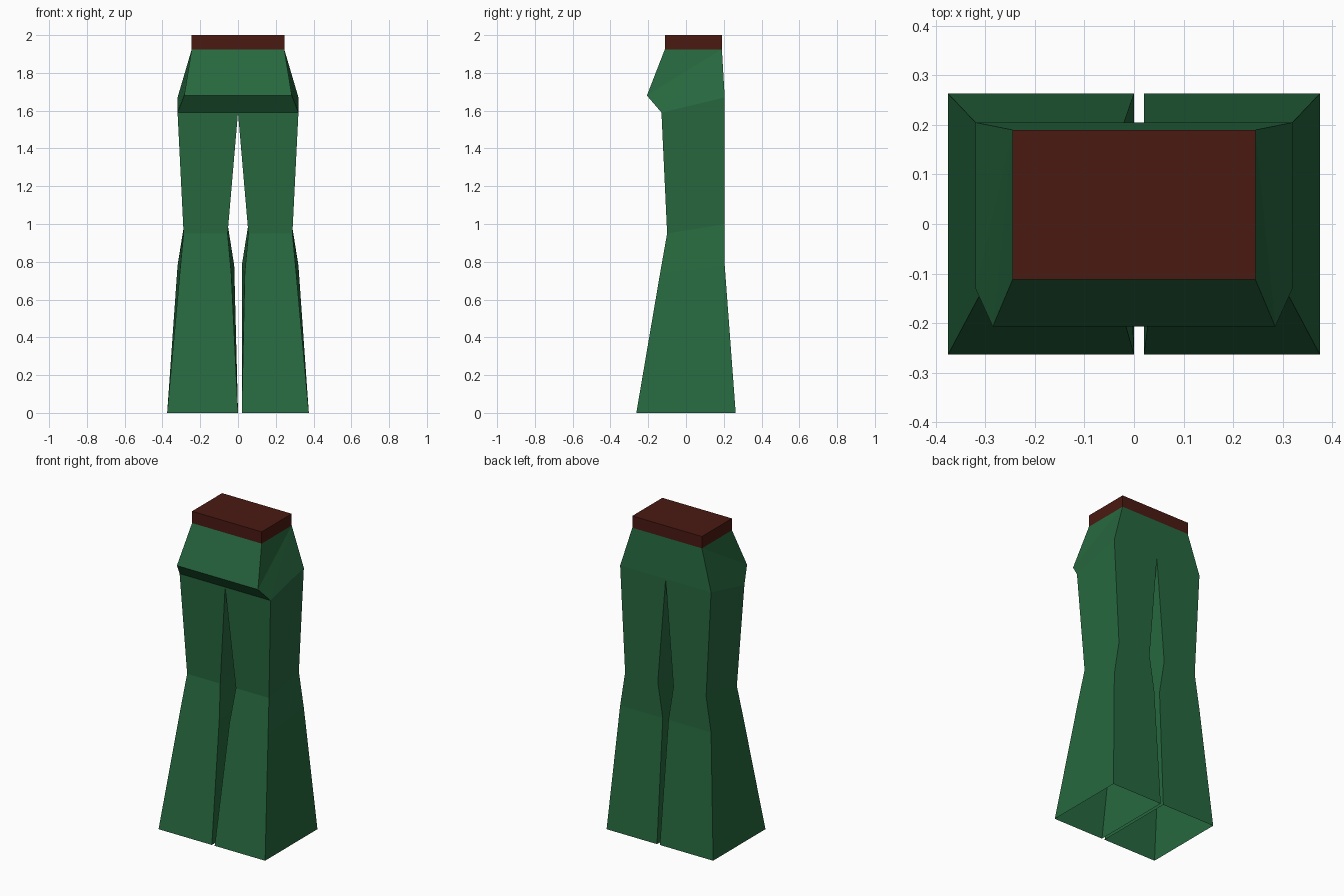
import bpy, bmesh

if "Cube" in bpy.data.objects:
    bpy.data.objects.remove(bpy.data.objects["Cube"])


def material(name, color):
    m = bpy.data.materials.new(name)
    m.diffuse_color = (*color, 1)
    m.use_nodes = True
    m.node_tree.nodes["Principled BSDF"].inputs["Base Color"].default_value = m.diffuse_color
    return m


def finish(bm, name, mat):
    bmesh.ops.remove_doubles(bm, verts=bm.verts, dist=0.001)
    bmesh.ops.recalc_face_normals(bm, faces=bm.faces)
    me = bpy.data.meshes.new(name)
    bm.to_mesh(me)
    bm.free()
    me.materials.append(mat)
    ob = bpy.data.objects.new(name, me)
    bpy.context.collection.objects.link(ob)


green = material("green cloth", (0.02, 0.14, 0.05))
red = material("dark red belt", (0.07, 0.01, 0.006))

# Leg rings, hem to hip: (front outer x, front inner x, front y, front z), same for back
RINGS = [
    ((0.375, 0.02, -0.263, 0.0), (0.375, 0.02, 0.263, 0.0)),
    ((0.308, 0.036, -0.137, 0.74), (0.32, 0.02, 0.205, 0.78)),
    ((0.288, 0.055, -0.10, 0.95), (0.285, 0.055, 0.205, 1.0)),
    ((0.32, 0.0, -0.13, 1.59), (0.32, 0.0, 0.205, 1.67)),
]

bm = bmesh.new()
for s in (1, -1):
    # Flared leg, an open four-sided tube
    rows = []
    for i, (f, b) in enumerate(RINGS):
        inset = 0.0 if (i == 0 and s < 0) else None   # left hem reaches the centre
        pts = [(f[0], f[2], f[3]), (f[1] if inset is None else inset, f[2], f[3]),
               (b[1] if inset is None else inset, b[2], b[3]), (b[0], b[2], b[3])]
        rows.append([bm.verts.new((s * x, y, z)) for x, y, z in pts])
    for lo, hi in zip(rows, rows[1:]):
        for k in range(4):
            n = (k + 1) % 4
            bm.faces.new((lo[k], lo[n], hi[n], hi[k]))

    # Half of the hips: belly bulge, side and seat up to the waist
    hip_f, mid_f, mid_b, hip_b = rows[-1]
    bulge, bulge_mid, waist_f, waist_f_mid, waist_b, waist_b_mid = [
        bm.verts.new((s * x, y, z)) for x, y, z in (
            (0.285, -0.207, 1.68), (0, -0.207, 1.68),
            (0.245, -0.112, 1.925), (0, -0.112, 1.925),
            (0.245, 0.19, 1.925), (0, 0.19, 1.925))]
    for face in ((hip_f, mid_f, bulge_mid, bulge),
                 (bulge, bulge_mid, waist_f_mid, waist_f),
                 (bulge, waist_f, waist_b),
                 (hip_f, bulge, waist_b), (hip_f, waist_b, hip_b),
                 (hip_b, waist_b, waist_b_mid, mid_b)):
        bm.faces.new(face)
finish(bm, "trousers", green)

# Belt block
bm = bmesh.new()
bmesh.ops.create_cube(bm, size=1)
bmesh.ops.scale(bm, vec=(0.49, 0.302, 0.075), verts=bm.verts)
bmesh.ops.translate(bm, vec=(0, 0.039, 1.9625), verts=bm.verts)
finish(bm, "belt", red)
